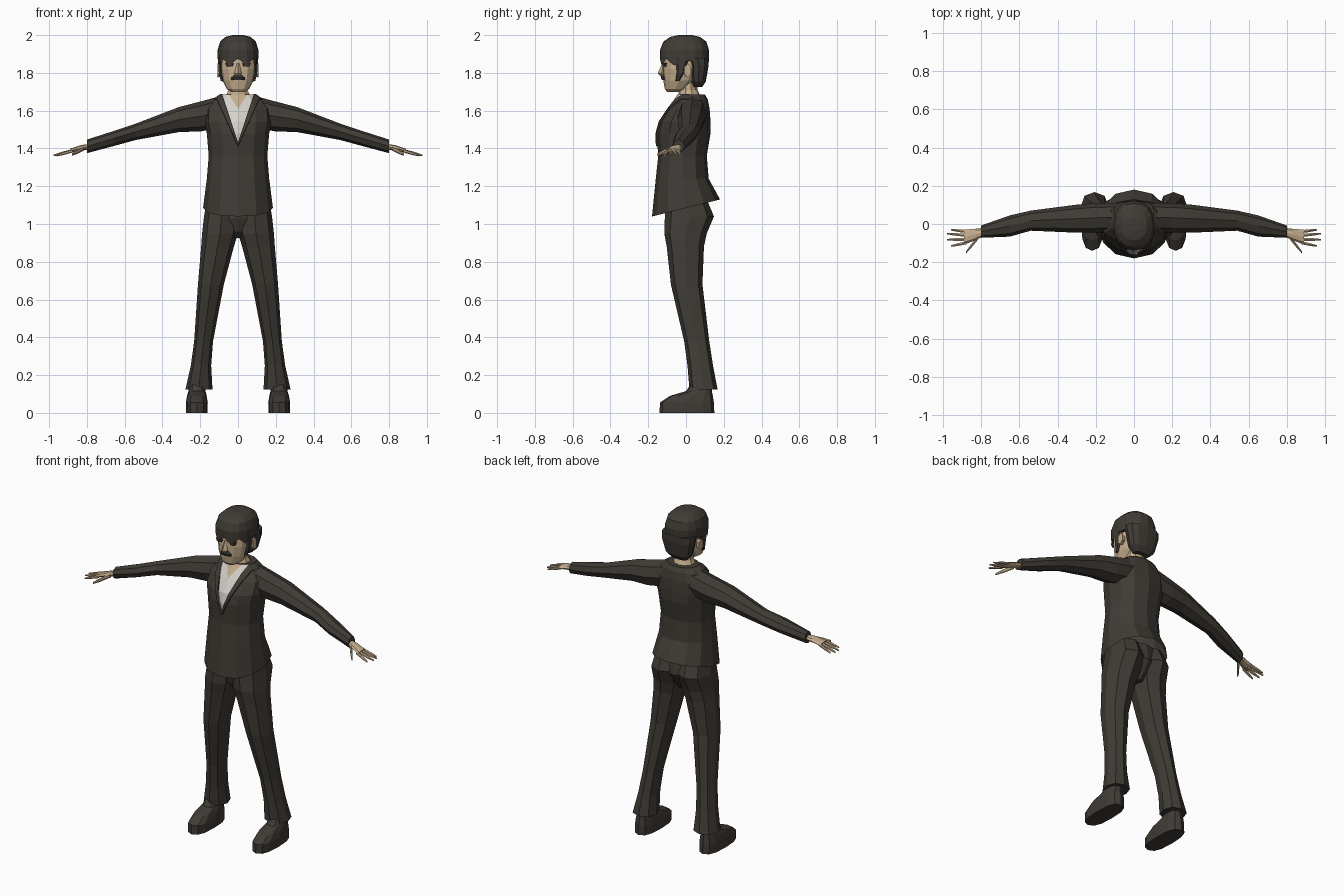
import bpy, bmesh, math
from mathutils import Vector

if "Cube" in bpy.data.objects:
    bpy.data.objects.remove(bpy.data.objects["Cube"])


def material(name, r, g, b):
    m = bpy.data.materials.new(name)
    m.diffuse_color = (r, g, b, 1)
    m.use_nodes = True
    m.node_tree.nodes["Principled BSDF"].inputs["Base Color"].default_value = m.diffuse_color
    return m


DARK = material("charcoal", 0.051, 0.044, 0.036)
SKIN = material("skin", 0.56, 0.42, 0.27)
SHIRT = material("shirt white", 0.66, 0.63, 0.59)


def finish(bm, name, mats, mirror=False):
    bmesh.ops.recalc_face_normals(bm, faces=bm.faces[:])
    me = bpy.data.meshes.new(name)
    bm.to_mesh(me)
    bm.free()
    for m in mats:
        me.materials.append(m)
    ob = bpy.data.objects.new(name, me)
    bpy.context.collection.objects.link(ob)
    if mirror:
        mod = ob.modifiers.new("mirror", 'MIRROR')
        mod.use_mirror_merge = False
    return ob


def loft_bm(rings, axis='Z', n=8, power=1.0, caps=(True, True), bm=None):
    """rings: (position, a0, a1, b0, b1); a,b = x,y along Z or y,z along X."""
    bm = bm or bmesh.new()
    loops = []
    for t, a0, a1, b0, b1 in rings:
        loop = []
        for k in range(n):
            ang = 2 * math.pi * k / n - math.pi / 2
            c, s = math.cos(ang), math.sin(ang)
            c = math.copysign(abs(c) ** power, c) if abs(c) > 1e-6 else 0
            s = math.copysign(abs(s) ** power, s) if abs(s) > 1e-6 else 0
            a = (a0 + a1) / 2 + c * (a1 - a0) / 2
            b = (b0 + b1) / 2 + s * (b1 - b0) / 2
            loop.append(bm.verts.new((a, b, t) if axis == 'Z' else (t, a, b)))
        loops.append(loop)
    for p, q in zip(loops, loops[1:]):
        for k in range(n):
            j = (k + 1) % n
            bm.faces.new((p[k], p[j], q[j], q[k]))
    if caps[0]:
        bm.faces.new(loops[0][::-1])
    if caps[1]:
        bm.faces.new(loops[-1])
    return bm


def loft(name, rings, mat, mirror=False, **kw):
    return finish(loft_bm(rings, **kw), name, [mat], mirror)


def sym(z, rx, y0, y1):
    return (z, -rx, rx, y0, y1)


# Jacket body with slanted hem
bm = loft_bm([sym(1.085, .185, -.18, .18), sym(1.24, .165, -.16, .12),
              sym(1.36, .155, -.147, .11), sym(1.48, .165, -.155, .13),
              sym(1.54, .18, -.142, .13), sym(1.61, .175, -.098, .125),
              sym(1.66, .13, -.062, .115), sym(1.685, .095, -.045, .10)],
             n=12, power=.92, caps=(False, True))
for v in bm.verts:
    if v.co.z < 1.1:
        v.co.z += v.co.y * .25

# V openings cut into the front: lapel edge, shirt, bare neck
LAPEL, OPEN, NECK = (1.41, .45), (1.43, .33), (1.61, .65)
for apex, slope in (LAPEL, OPEN, NECK):
    for side in (-1, 1):
        faces = [f for f in bm.faces if f.normal.length >= 0
                 and f.calc_center_median().y < 0 and f.calc_center_median().z > 1.36
                 and len(f.verts) < 10]
        geom = set(faces)
        for f in faces:
            geom.update(f.verts)
            geom.update(f.edges)
        bmesh.ops.bisect_plane(bm, geom=list(geom), plane_co=(0, 0, apex),
                               plane_no=Vector((side, 0, -slope)).normalized())


def inside(f, v):
    c = f.calc_center_median()
    return c.y < 0 and len(f.verts) < 10 and abs(c.x) < (c.z - v[0]) * v[1]


for f in bm.faces:
    f.material_index = 2 if inside(f, NECK) else 1 if inside(f, OPEN) else 0
lapels = [f for f in bm.faces if inside(f, LAPEL) and not inside(f, OPEN)]
ext = bmesh.ops.extrude_face_region(bm, geom=lapels)
bmesh.ops.translate(bm, vec=(0, -.009, .003),
                    verts=[g for g in ext["geom"] if isinstance(g, bmesh.types.BMVert)])
bmesh.ops.delete(bm, geom=[f for f in lapels if f.is_valid], context='FACES_ONLY')
finish(bm, "jacket_body", [DARK, SHIRT, SKIN])

# Sleeves
loft("sleeves", [(.09, -.04, .11, 1.51, 1.678), (.20, -.045, .11, 1.49, 1.648),
                 (.31, -.045, .10, 1.487, 1.62), (.54, -.035, .07, 1.445, 1.532),
                 (.65, -.066, .045, 1.415, 1.495), (.80, -.072, -.008, 1.375, 1.447)],
     DARK, mirror=True, axis='X', n=8)

# Hands: palm plus tapered fingers
bm = loft_bm([(.78, -.06, -.02, 1.395, 1.425), (.83, -.085, -.025, 1.388, 1.418),
              (.89, -.108, -.03, 1.377, 1.398)], axis='X', n=8)


def finger(p, q, r):
    rings = []
    for t, s in ((0, 1), (.6, .9), (1, .5)):
        c = Vector(p).lerp(Vector(q), t)
        rings.append((c.x, c.y - r * s, c.y + r * s, c.z - r * s, c.z + r * s))
    loft_bm(rings, axis='X', n=6, bm=bm)


for y0, x1, y1 in ((-.04, .958, -.03), (-.06, .977, -.05),
                   (-.08, .978, -.082), (-.098, .957, -.115)):
    finger((.875, y0, 1.388), (x1, y1, 1.363), .009)
finger((.815, -.07, 1.402), (.878, -.148, 1.368), .013)
finish(bm, "hands", [SKIN], mirror=True)

# Trousers
loft("trouser_legs", [(1.13, .0, .165, -.10, .11), (1.04, -.005, .18, -.112, .148),
                      (.95, .0, .19, -.115, .11), (.88, .022, .195, -.102, .095),
                      (.68, .075, .212, -.08, .087), (.38, .132, .232, -.01, .123),
                      (.25, .142, .25, .008, .143), (.125, .135, .278, .018, .167)],
     DARK, mirror=True, n=8, power=.88)
loft("trouser_seat", [sym(.925, .03, -.05, .06), sym(.96, .07, -.085, .085),
                      sym(1.03, .15, -.105, .125), sym(1.13, .15, -.10, .11)],
     DARK, n=10)

# Shoes
loft("shoes", [(0, .162, .274, -.14, .15), (.055, .16, .276, -.138, .148),
               (.09, .166, .27, -.085, .142), (.115, .172, .262, .0, .137),
               (.16, .175, .255, .03, .135)], DARK, mirror=True, n=12, power=.75)

# Neck and head
loft("neck", [sym(1.655, .075, -.04, .085), sym(1.69, .062, -.04, .07),
              sym(1.71, .053, -.035, .06), sym(1.78, .05, -.04, .06)], SKIN, n=10)
loft("head", [sym(1.698, .035, -.10, -.03), sym(1.715, .06, -.112, .0),
              sym(1.76, .082, -.12, .05), sym(1.82, .093, -.122, .07),
              sym(1.92, .09, -.115, .08)], SKIN, n=12, power=.85)
loft("ears", [(.085, -.02, .025, 1.785, 1.84), (.108, -.012, .03, 1.775, 1.85)],
     SKIN, mirror=True, axis='X', n=6)
loft("nose", [sym(1.782, .012, -.135, -.11), sym(1.797, .019, -.15, -.11),
              sym(1.85, .007, -.127, -.11)], SKIN, n=4)

# Hair: cap with a jagged fringe, back of the head, sideburns
bm = loft_bm([sym(1.862, .107, -.138, .12), sym(1.92, .108, -.138, .122),
              sym(1.965, .095, -.12, .108), sym(1.99, .068, -.085, .075),
              sym(2.0, .03, -.04, .035)], n=16, power=.85)
bm.verts.ensure_lookup_table()
for k in range(16):
    if bm.verts[k].co.y < -.05:
        bm.verts[k].co.z += .014 if k % 2 == 0 else -.022
finish(bm, "hair_cap", [DARK])
loft("hair_back", [sym(1.725, .05, .035, .085), sym(1.755, .083, .025, .105),
                   sym(1.84, .105, .02, .12), sym(1.88, .107, .0, .121)],
     DARK, n=12, power=.75)
loft("sideburns", [(1.758, .075, .093, -.055, -.035), (1.80, .08, .103, -.05, -.01),
                   (1.88, .08, .106, -.06, .02)], DARK, mirror=True, n=6, power=.8)

# Face details
loft("eyes_and_brows", [(1.834, .028, .06, -.124, -.10), (1.852, .022, .068, -.126, -.10)],
     DARK, mirror=True, n=8, power=.6)
loft("moustache", [sym(1.762, .036, -.127, -.10), sym(1.775, .036, -.133, -.10),
                   sym(1.791, .016, -.131, -.10)], DARK, n=8, power=.8)
